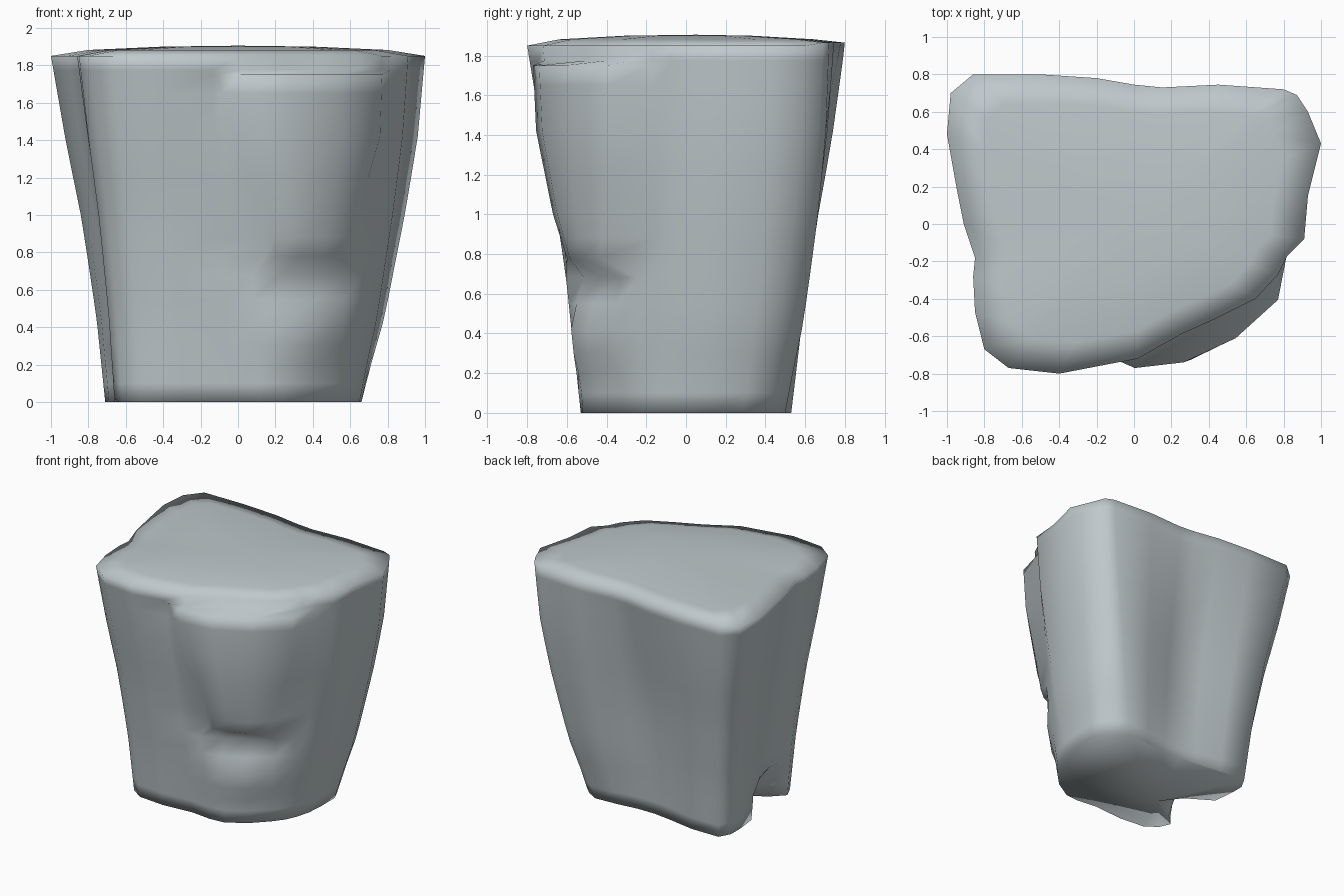
import bpy, bmesh, math

if "Cube" in bpy.data.objects:
    bpy.data.objects.remove(bpy.data.objects["Cube"])

mat = bpy.data.materials.new("blue_grey_stone")
mat.diffuse_color = (0.52, 0.58, 0.60, 1)
mat.use_nodes = True
mat.node_tree.nodes["Principled BSDF"].inputs["Base Color"].default_value = mat.diffuse_color


def loft(name, rings, apex):
    """Skin equal-length rings from bottom to top, closed by a cap and an apex fan."""
    bm = bmesh.new()
    vs = [[bm.verts.new(p) for p in r] for r in rings]
    n = len(vs[0])
    for a, b in zip(vs, vs[1:]):
        for i in range(n):
            j = (i + 1) % n
            bm.faces.new((a[i], a[j], b[j], b[i]))
    bm.faces.new(vs[0][::-1])
    c = bm.verts.new(apex)
    for i in range(n):
        bm.faces.new((vs[-1][i], vs[-1][(i + 1) % n], c))
    bmesh.ops.recalc_face_normals(bm, faces=bm.faces)
    me = bpy.data.meshes.new(name)
    bm.to_mesh(me)
    bm.free()
    me.materials.append(mat)
    for p in me.polygons:
        p.use_smooth = True
    ob = bpy.data.objects.new(name, me)
    bpy.context.collection.objects.link(ob)
    return ob


def lerp_table(tab, z):
    for (z0, *v0), (z1, *v1) in zip(tab, tab[1:]):
        if z <= z1:
            k = (z - z0) / (z1 - z0)
            return [a + (b - a) * k for a, b in zip(v0, v1)]
    return tab[-1][1:]


# Main rock: matching top and bottom outlines (top x, top y, bottom x, bottom y)
outline = [
    (-.86, .80, -.66, .53), (-.98, .70, -.71, .44), (-1.0, .48, -.71, .32),
    (-.95, .20, -.69, .15), (-.91, .00, -.65, .02), (-.85, -.18, -.62, -.14),
    (-.86, -.28, -.64, -.25), (-.85, -.47, -.66, -.35), (-.80, -.67, -.62, -.44),
    (-.67, -.77, -.52, -.51), (-.40, -.80, -.30, -.53), (-.14, -.75, -.05, -.51),
    (.02, -.72, .12, -.53), (.25, -.59, .24, -.52), (.45, -.50, .39, -.43),
    (.65, -.40, .51, -.31), (.77, -.27, .58, -.22), (.82, -.17, .62, -.13),
    (.91, -.08, .65, -.02), (.93, .15, .66, .12), (1.0, .43, .66, .29),
    (.93, .60, .62, .38), (.87, .69, .55, .45), (.80, .72, .46, .50),
    (.45, .745, .27, .49), (.15, .73, .10, .47), (0, .745, -.05, .47),
    (-.20, .78, -.20, .49), (-.50, .80, -.42, .53),
]
flare_left = [(0, 0), (.45, .16), (.8, .34), (1, .45), (1.4, .73), (1.85, 1)]
flare_right = [(0, 0), (.2, .15), (.45, .36), (1, .68), (1.4, .88), (1.85, 1)]
notch = {4: .17, 5: .26, 6: .08}             # cleft in the left side, at the foot
back_dip = {24: .02, 25: .05, 26: .07, 27: .06}
front_dip = {13: .8, 14: 1, 15: .5}          # hollow under the shoulder

# Shoulder: front right part of the outline pushed out between z .8 and 1.75
shoulder = [  # z, left x, right x, front y, depth of curve
    (.78, .15, .57, -.60, .17), (1.0, .12, .64, -.67, .27),
    (1.42, -.02, .76, -.755, .38), (1.75, -.10, .77, -.77, .38),
]
curve = [(-.01, .13), (.12, 0), (.42, .08), (.74, .42), (1, .96)]


def ring_at(z, with_shoulder=False):
    ring = []
    for i, (tx, ty, bx, by) in enumerate(outline):
        w = min(1, max(0, (tx + .4) / .8))
        t = lerp_table(flare_left, z)[0] * (1 - w) + lerp_table(flare_right, z)[0] * w
        x, y = bx + (tx - bx) * t, by + (ty - by) * t
        x += notch.get(i, 0) * max(0, 1 - z / .3)
        if y > .3:
            y += .015 * math.sin(math.pi * z / 1.85)
        y -= back_dip.get(i, 0) * math.sin(math.pi * z / 1.85)
        d = front_dip.get(i, 0)
        push = .05 * math.exp(-((z - .68) / .1) ** 2) - .05 * math.exp(-((z - .38) / .16) ** 2)
        x, y = x - .4 * d * push, y + d * push
        if with_shoulder and 12 <= i <= 16:
            xl, xr, yf, depth = lerp_table(shoulder, z)
            u, f = curve[i - 12]
            x, y = xl + (xr - xl) * u, yf + depth * f
        ring.append((x, y, z))
    return ring


rings = [ring_at(z) for z in (0, .1, .2, .3, .42, .55, .68)]
rings += [ring_at(z, True) for z in (.78, .88, 1.0, 1.2, 1.42, 1.65, 1.75)]
rings.append(ring_at(1.775))
rim = [(x, y, 1.85 + (.015 if y > .5 and abs(x) < .9 else 0)) for x, y, _ in ring_at(1.85)]
rings.append(rim)
# Domed top
for s, z in ((.8, 1.882), (.4, 1.9)):
    rings.append([(x * s, y * s + .02 * (1 - s), z) for x, y, _ in rim])
loft("rock", rings, (0, .05, 1.905))
